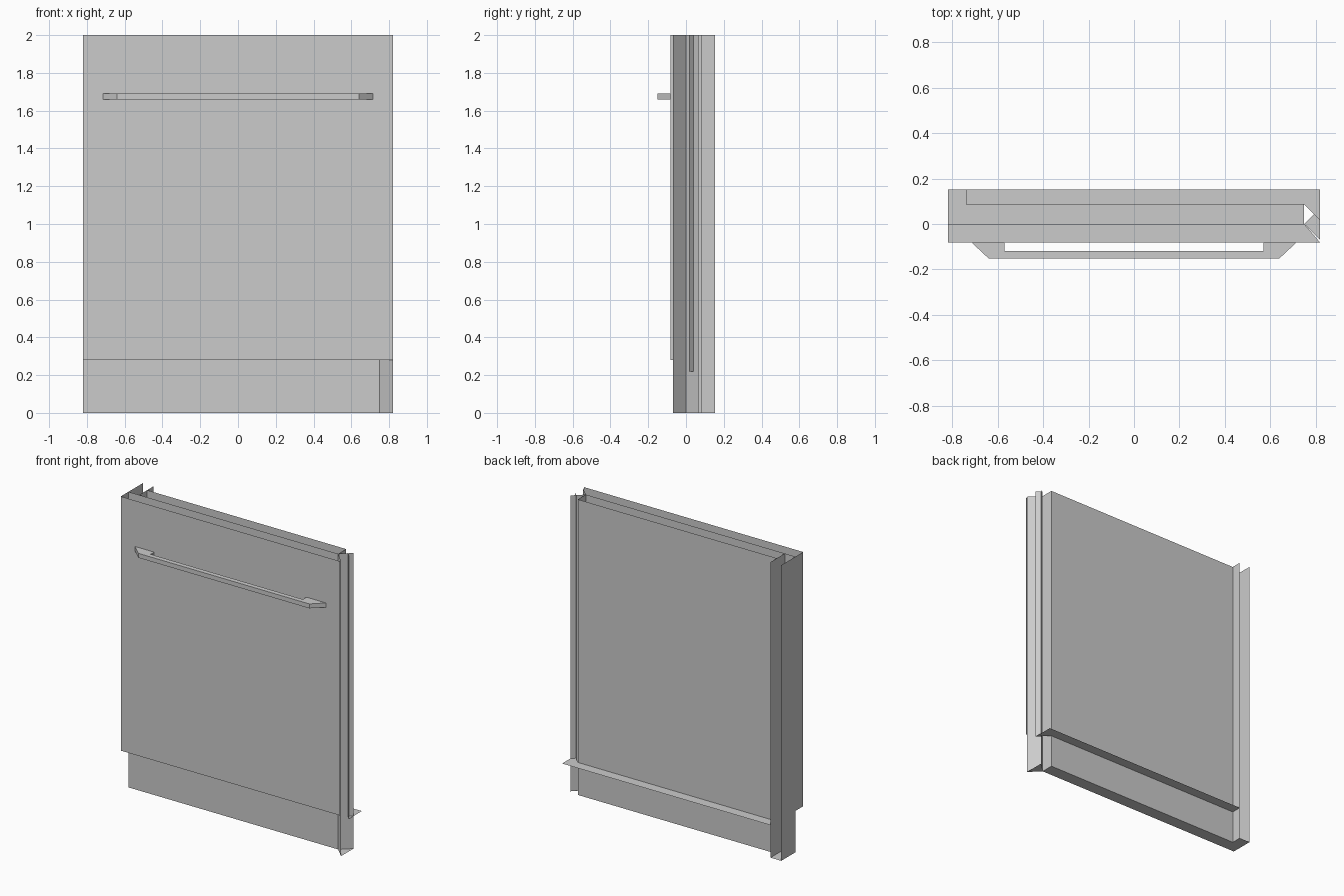
import bpy, bmesh

if "Cube" in bpy.data.objects:
    bpy.data.objects.remove(bpy.data.objects["Cube"])


def make(name, bm):
    me = bpy.data.meshes.new(name)
    bm.to_mesh(me)
    bm.free()
    ob = bpy.data.objects.new(name, me)
    bpy.context.collection.objects.link(ob)
    return ob


def wall(name, path, z0, z1):
    """Open vertical sheet following a plan path."""
    bm = bmesh.new()
    lo = [bm.verts.new((x, y, z0)) for x, y in path]
    hi = [bm.verts.new((x, y, z1)) for x, y in path]
    for i in range(len(path) - 1):
        bm.faces.new((lo[i], lo[i + 1], hi[i + 1], hi[i]))
    return make(name, bm)


def plate(name, outlines, z, height=0):
    """Flat horizontal sheets, or a solid prism when height is given."""
    bm = bmesh.new()
    for pts in outlines:
        face = bm.faces.new([bm.verts.new((x, y, z)) for x, y in pts])
        if height:
            ext = bmesh.ops.extrude_face_region(bm, geom=[face], use_keep_orig=True)
            top = [v for v in ext["geom"] if isinstance(v, bmesh.types.BMVert)]
            bmesh.ops.translate(bm, verts=top, vec=(0, 0, height))
    bmesh.ops.recalc_face_normals(bm, faces=bm.faces)
    return make(name, bm)


W, L, R = 0.82, -0.74, 0.75           # outer half width, inner left, inner right
F, M, B, E = -0.082, 0.0, 0.085, 0.153  # front, toe, back and rear-edge depths
DOOR, SHELF, TOP = 0.28, 0.22, 2.0
D = W - R                             # 45 degree flare on the right edge

# Door skin with its left return and lower lip
wall("door_panel", [(-W, M), (-W, F), (W, F)], DOOR, TOP)
plate("door_bottom_lip", [[(-W, F), (W, F), (R, M), (-W, M)]], DOOR)

# Toe kick sheet, inner right side and back sheet
wall("toe_and_back_panel", [(-W, M), (R, M), (R, B), (L, B)], 0, TOP)

# Left side flanges
wall("left_outer_flange", [(-W, E), (-W, M)], 0, TOP)
wall("left_inner_flange", [(L, E), (L, M)], 0, TOP)

# Flared right edge strips
wall("right_front_flare", [(W, M - D), (R, M)], 0, TOP)
wall("right_rear_flare", [(R, M), (W, M + D - 0.005)], 0, TOP)
wall("right_cross_strip", [(0.79, 0.045), (W, B - D)], SHELF, TOP)

# Base plate and rear shelf, both with flared right ends
plate("base_plate", [
    [(-W, M), (R, M), (R, B), (-W, B)],
    [(-W, B), (L, B), (L, E), (-W, E)],
    [(R, M), (W, M - D), (W, M + D)]], 0)
plate("rear_shelf", [[(L, B), (R, B), (W, B - D), (W, E), (L, E)]], SHELF)

# Bar handle with sloped ends
half = [(0.57, -0.12), (0.57, F), (0.715, F), (0.64, -0.152)]
plate("door_handle", [half + [(-x, y) for x, y in reversed(half)]], 1.66, 0.03)
